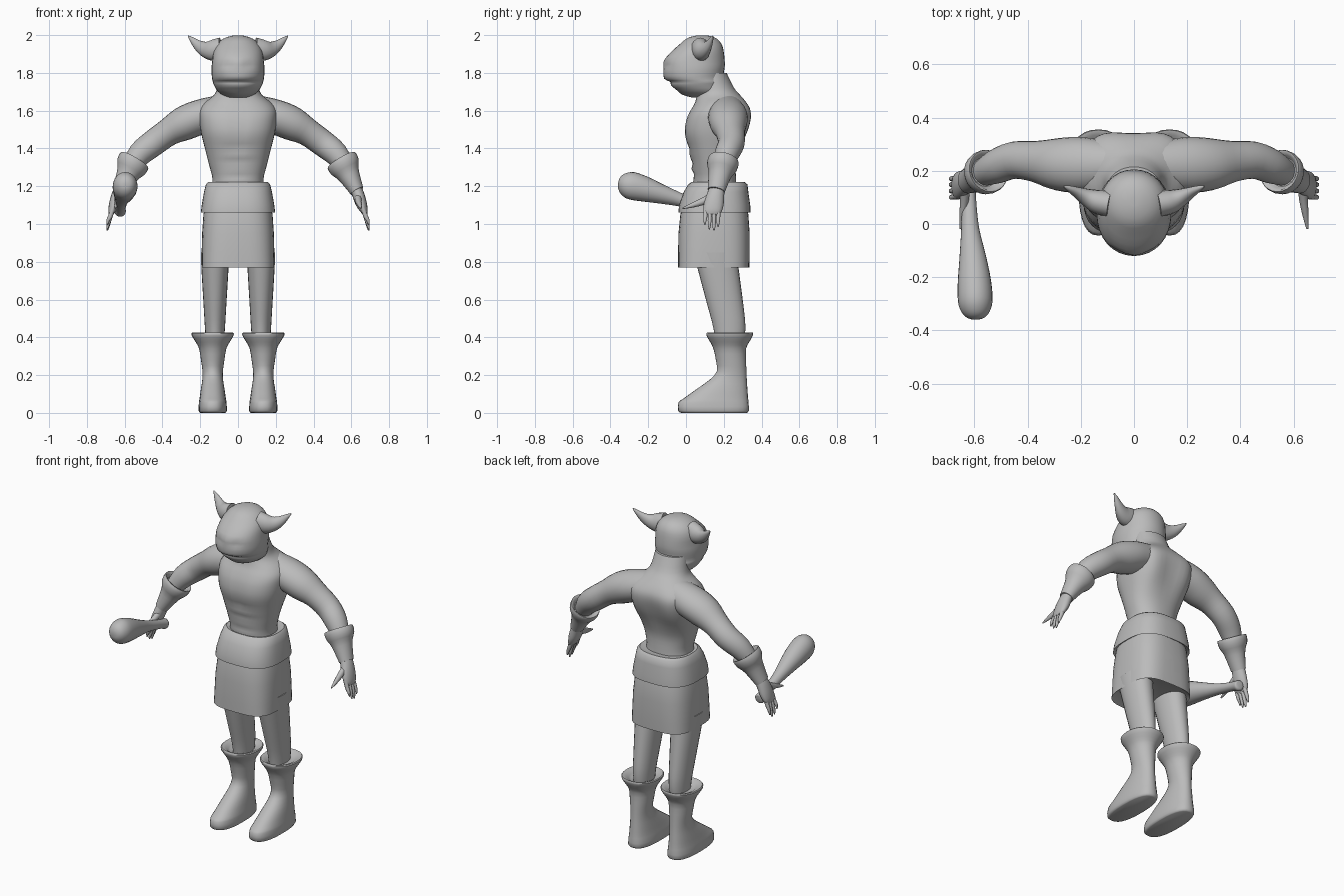
import bpy, bmesh, math
from mathutils import Vector

grey = bpy.data.materials.new("plain grey")
grey.diffuse_color = (0.5, 0.5, 0.5, 1)
X, Y, Z = Vector((1, 0, 0)), Vector((0, 1, 0)), Vector((0, 0, 1))


def refine(rings, k):
    """Insert smooth in-between rings (Catmull-Rom)."""
    out = []
    for i in range(len(rings) - 1):
        a, b = rings[max(i - 1, 0)], rings[i]
        c, d = rings[i + 1], rings[min(i + 2, len(rings) - 1)]
        for j in range(k):
            t = j / k
            out.append([0.5 * (2 * q + (r - p) * t + (2 * p - 5 * q + 4 * r - s) * t * t
                               + (3 * q - p - 3 * r + s) * t ** 3) for p, q, r, s in zip(a, b, c, d)])
    return out + [list(rings[-1])]


def loft(name, rings, axis=None, ref=Y, side=1, fine=3, seg=24, angle=45):
    """Skin rings (x, y, z, half width, half depth along ref, squareness)."""
    rings = refine([tuple(r) + (2.0,) * (6 - len(r)) for r in rings], fine)
    centres = [Vector(r[:3]) for r in rings]
    bm = bmesh.new()
    loops = []
    for i, r in enumerate(rings):
        t = axis or (centres[min(i + 1, len(rings) - 1)] - centres[max(i - 1, 0)])
        t = t.normalized()
        v = (ref - t * ref.dot(t)).normalized()
        u = v.cross(t)
        loop = []
        for s in range(seg):
            ang = 2 * math.pi * s / seg
            c, w = math.cos(ang), math.sin(ang)
            e = 2 / r[5]
            p = (centres[i] + u * math.copysign(abs(c) ** e, c) * r[3]
                 + v * math.copysign(abs(w) ** e, w) * r[4])
            p.x *= side
            loop.append(bm.verts.new(p))
        loops.append(loop)
    for a, b in zip(loops, loops[1:]):
        for s in range(seg):
            n = (s + 1) % seg
            bm.faces.new((a[s], a[n], b[n], b[s]))
    bm.faces.new(loops[0])
    bm.faces.new(loops[-1])
    bmesh.ops.recalc_face_normals(bm, faces=bm.faces)
    mesh = bpy.data.meshes.new(name)
    bm.to_mesh(mesh)
    bm.free()
    for f in mesh.polygons:
        f.use_smooth = True
    mesh.set_sharp_from_angle(angle=math.radians(angle))
    mesh.materials.append(grey)
    obj = bpy.data.objects.new(name, mesh)
    bpy.context.collection.objects.link(obj)
    return obj


def stack(name, levels, x=0, **kw):
    """Vertical loft from (z, front y, back y, half width, squareness)."""
    rings = [(x, (f + b) / 2, z, w, (b - f) / 2, n) for z, f, b, w, n in levels]
    return loft(name, rings, axis=Z, **kw)


# head
head = stack("head", [
    (1.67, .03, .21, .06, 2), (1.685, -.02, .21, .085, 2), (1.705, -.045, .205, .11, 2.1),
    (1.735, -.08, .20, .127, 2.1), (1.752, -.082, .20, .133, 2.1), (1.768, -.115, .20, .137, 2),
    (1.80, -.12, .20, .14, 2.1), (1.83, -.12, .205, .14, 2.1), (1.865, -.117, .205, .136, 2.1),
    (1.91, -.08, .20, .13, 2.1), (1.95, -.035, .19, .113, 2), (1.98, .0, .165, .08, 2),
    (1.995, .04, .13, .04, 2), (1.999, .07, .1, .015, 2)], seg=32, fine=2, angle=60)
for v in head.data.vertices:  # shallow eye sockets
    if v.co.y < 0:
        d = ((abs(v.co.x) - .055) / .03) ** 2 + ((v.co.z - 1.845) / .02) ** 2
        v.co.y += .012 * math.exp(-d)

# torso and neck
torso = stack("torso", [
    (1.18, .045, .27, .14, 2.3), (1.24, .04, .265, .135, 2.3), (1.32, .03, .265, .155, 2.3),
    (1.40, .012, .29, .175, 2.4), (1.48, -.008, .325, .195, 2.5), (1.55, .0, .345, .205, 2.6),
    (1.60, .022, .345, .205, 2.6), (1.64, .045, .325, .18, 2.4), (1.68, .055, .29, .13, 2.2),
    (1.72, .055, .255, .11, 2), (1.80, .055, .215, .10, 2)], seg=40, angle=60)
for v in torso.data.vertices:  # spine and breastbone grooves, stomach muscles
    x, y, z = v.co
    band = math.exp(-((z - 1.5) / .12) ** 2)
    if y > .2:
        v.co.y += .012 * band * (math.exp(-((abs(x) - .13) / .05) ** 2) - math.exp(-(x / .05) ** 2))
    elif y < .1:
        v.co.y += .008 * band * math.exp(-(x / .025) ** 2)
        if 1.2 < z < 1.4:
            v.co.y += .006 * math.cos(z * 90) * math.exp(-(x / .08) ** 2)

# belt and skirt
stack("belt", [
    (1.075, -.02, .32, .175, 2.8), (1.06, -.04, .342, .197, 2.8), (1.10, -.037, .34, .192, 2.8),
    (1.17, -.012, .33, .18, 2.7), (1.21, .012, .325, .17, 2.6), (1.222, .03, .31, .158, 2.5),
    (1.215, .05, .28, .14, 2.4)], fine=1, seg=40)
stack("skirt", [
    (.79, -.005, .31, .165, 3.4), (.77, -.042, .335, .193, 3.4), (.83, -.042, .337, .193, 3.2),
    (.95, -.04, .337, .19, 3), (1.05, -.03, .33, .183, 2.8), (1.09, -.02, .32, .175, 2.8)],
    fine=1, seg=40)

for side, tag in ((1, "left"), (-1, "right")):
    # pointed ear
    loft(tag + "_ear", [
        (.09, .075, 1.925, .062, .05), (.14, .085, 1.92, .055, .045), (.18, .102, 1.928, .04, .032),
        (.215, .12, 1.95, .026, .02), (.245, .134, 1.978, .013, .011), (.264, .142, 1.995, .003, .003)],
        side=side, seg=16, angle=60)

    # arm
    loft(tag + "_arm", [
        (.08, .22, 1.60, .085, .09), (.20, .222, 1.567, .092, .105), (.29, .225, 1.53, .09, .098),
        (.37, .235, 1.485, .073, .078), (.45, .24, 1.427, .07, .07), (.52, .215, 1.37, .064, .064),
        (.58, .185, 1.29, .045, .045)], side=side, angle=60)

    # flared wrist guard
    loft(tag + "_bracer", [
        (.562, .195, 1.32, .055, .055), (.548, .20, 1.338, .078, .074), (.55, .198, 1.332, .086, .083),
        (.567, .19, 1.302, .083, .08), (.582, .182, 1.27, .064, .064), (.602, .172, 1.23, .051, .055),
        (.63, .16, 1.175, .038, .046)], axis=Vector((.5, -.2, -.85)), side=side, fine=2)

    # hand
    loft(tag + "_palm", [
        (.618, .165, 1.20, .03, .04), (.635, .158, 1.16, .032, .045), (.652, .148, 1.11, .03, .052),
        (.668, .14, 1.07, .02, .048), (.675, .138, 1.05, .01, .035)], side=side, seg=16, angle=60)
    for i, (y0, y1, tip) in enumerate(((.105, .10, .995), (.128, .124, .972),
                                       (.15, .148, .965), (.172, .17, .985))):
        loft(f"{tag}_finger_{i + 1}", [
            (.66, y0, 1.09, .013, .013), (.676, (y0 + y1) / 2, 1.04, .012, .011),
            (.688, y1, tip + .025, .009, .009), (.692, y1, tip, .003, .003)],
            side=side, seg=10, fine=2, angle=60)
    loft(tag + "_thumb", [
        (.635, .14, 1.145, .022, .02), (.638, .09, 1.12, .019, .017),
        (.645, .035, 1.10, .013, .012), (.652, -.018, 1.083, .004, .004)],
        ref=X, side=side, seg=10, fine=2, angle=60)

    # leg
    stack(tag + "_leg", [
        (.85, .04, .27, .075, 2.2), (.77, .06, .278, .072, 2.2), (.60, .105, .30, .062, 2.1),
        (.45, .145, .315, .053, 2), (.34, .16, .30, .045, 2)], x=.122, side=side, angle=60)

    # boot with flared cuff
    stack(tag + "_boot", [
        (.0, -.025, .322, .066, 2.5), (.012, -.042, .333, .075, 2.5), (.055, -.04, .331, .073, 2.4),
        (.075, -.015, .329, .07, 2.3), (.13, .062, .325, .062, 2.2), (.175, .125, .322, .055, 2.1),
        (.22, .163, .32, .054, 2), (.28, .158, .318, .062, 2), (.34, .145, .318, .072, 2),
        (.375, .128, .335, .09, 2.1), (.41, .108, .354, .111, 2.2), (.425, .112, .353, .108, 2.2),
        (.418, .13, .335, .085, 2.1), (.40, .15, .31, .06, 2)], x=.134, side=side, fine=2, seg=28)

# club held in the right hand
loft("club", [
    (-.624, .18, 1.065, .018, .018), (-.624, .172, 1.067, .03, .03), (-.622, .14, 1.078, .027, .027),
    (-.62, .08, 1.095, .027, .027), (-.616, -.02, 1.125, .034, .034), (-.606, -.13, 1.158, .051, .051),
    (-.60, -.22, 1.185, .063, .067), (-.597, -.29, 1.203, .065, .073), (-.596, -.33, 1.212, .053, .058),
    (-.596, -.352, 1.216, .032, .034), (-.596, -.359, 1.217, .008, .008)], ref=Z, angle=60)
